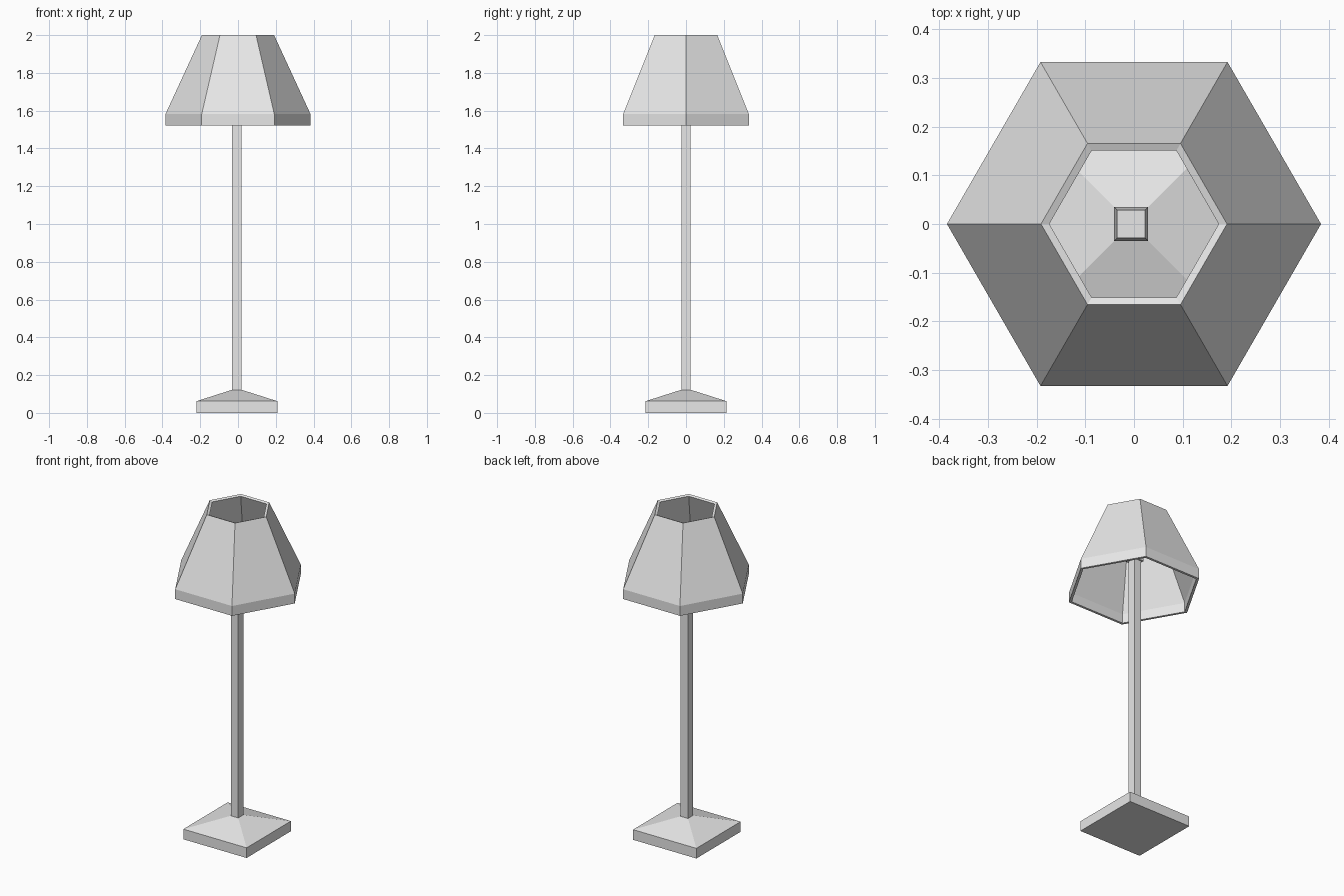
import bpy
import math

cube = bpy.data.objects.get("Cube")
if cube:
    bpy.data.objects.remove(cube, do_unlink=True)

# One plain grey for the whole lamp
grey = bpy.data.materials.new("plain_grey")
grey.use_nodes = True
colour = (0.8, 0.8, 0.8, 1)
grey.diffuse_color = colour
grey.node_tree.nodes["Principled BSDF"].inputs["Base Color"].default_value = colour


def loft(name, sides, rings, start=0.0, centre_x=0.0, hollow=False):
    """Join polygon rings (radius, z); a hollow shape closes back on its first ring."""
    verts = []
    for radius, z in rings:
        for i in range(sides):
            a = start + math.tau * i / sides
            verts.append((centre_x + radius * math.cos(a), radius * math.sin(a), z))
    count = len(rings)
    faces = []
    for r in range(count if hollow else count - 1):
        low, high = r * sides, (r + 1) % count * sides
        for i in range(sides):
            j = (i + 1) % sides
            faces.append((low + i, low + j, high + j, high + i))
    if not hollow:
        faces.append(tuple(reversed(range(sides))))
        faces.append(tuple(range((count - 1) * sides, count * sides)))
    mesh = bpy.data.meshes.new(name)
    mesh.from_pydata(verts, [], faces)
    mesh.materials.append(grey)
    obj = bpy.data.objects.new(name, mesh)
    bpy.context.collection.objects.link(obj)
    return obj


def square_loft(name, rings):
    """Square section given as (half width, z), set on the stand's axis."""
    corners = [(half * math.sqrt(2), z) for half, z in rings]
    return loft(name, 4, corners, math.pi / 4, -0.006)


# Square foot with a shallow pyramid top
square_loft("base", [(0.214, 0), (0.214, 0.062), (0.026, 0.122)])

# Straight square pole
square_loft("pole", [(0.025, 0.1), (0.025, 1.72)])

# Tapered socket inside the shade
square_loft("lamp_socket", [(0.035, 1.71), (0.029, 1.8)])

# Hollow six-sided shade with a vertical lower band
loft("shade", 6, [
    (0.384, 1.522), (0.384, 1.582), (0.191, 2.0),
    (0.174, 1.994), (0.367, 1.578), (0.367, 1.522),
], hollow=True)
